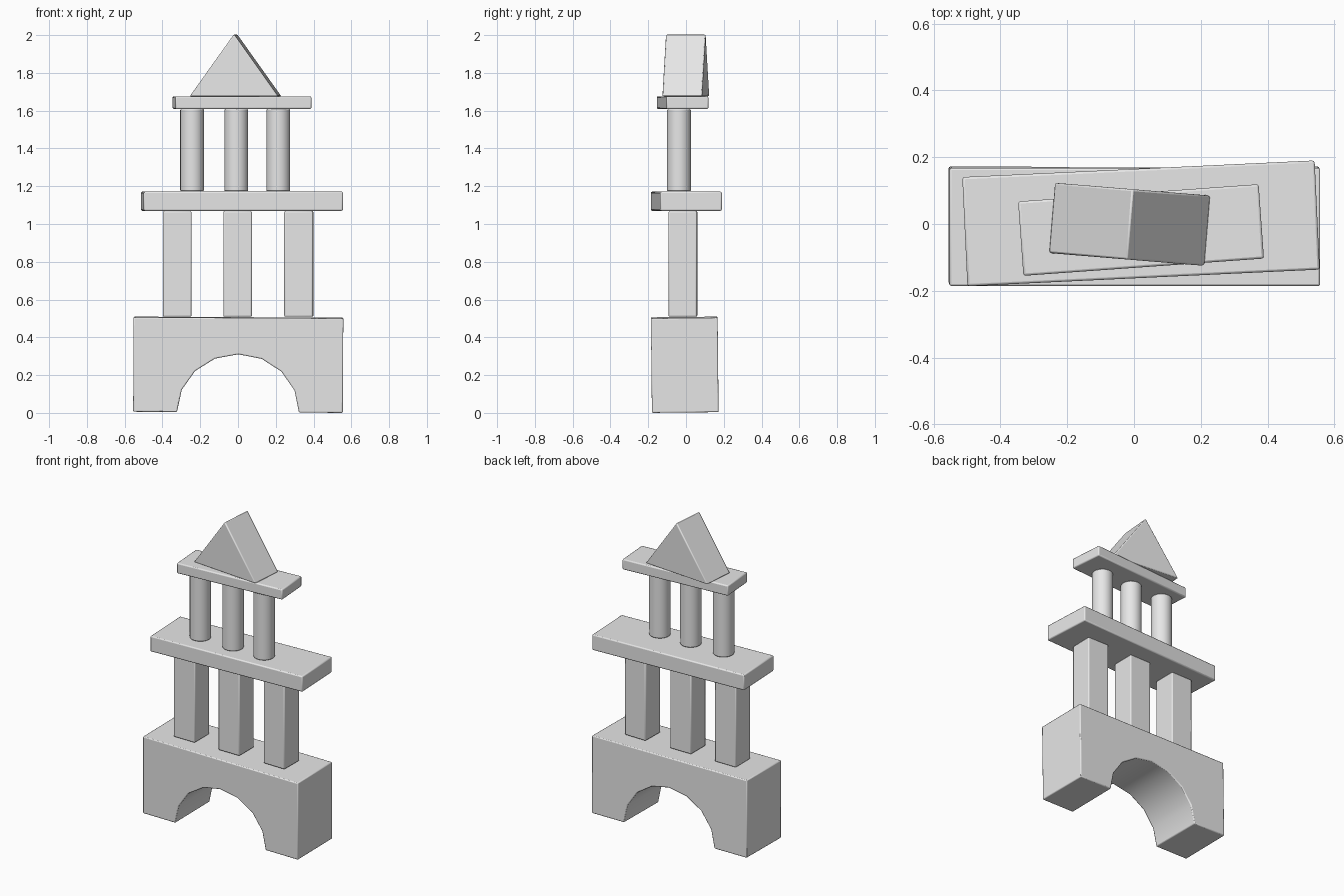
import bpy
import math
from math import radians, cos, sin, pi

cube = bpy.data.objects.get("Cube")
if cube:
    bpy.data.objects.remove(cube, do_unlink=True)

# Single plain grey
grey = bpy.data.materials.new("plain_grey")
grey.use_nodes = True
grey.diffuse_color = (0.8, 0.8, 0.8, 1)
grey.node_tree.nodes["Principled BSDF"].inputs["Base Color"].default_value = (0.8, 0.8, 0.8, 1)


def finish(obj, name, bevel):
    """Name, colour, soften the edges and shade."""
    obj.name = obj.data.name = name
    obj.data.materials.append(grey)
    mod = obj.modifiers.new("soft_edges", "BEVEL")
    mod.width = bevel
    mod.segments = 2
    mod.limit_method = "ANGLE"
    mod.angle_limit = radians(35)
    bpy.ops.object.select_all(action="DESELECT")
    obj.select_set(True)
    bpy.context.view_layer.objects.active = obj
    bpy.ops.object.shade_smooth_by_angle(angle=radians(50))
    return obj


def box(name, x, y, bottom, size, turn=0):
    """Block resting at the given height, turned about z."""
    location = (x, y, bottom + size[2] / 2)
    bpy.ops.mesh.primitive_cube_add(size=1, location=location, rotation=(0, 0, radians(turn)))
    obj = bpy.context.object
    obj.scale = size
    bpy.ops.object.transform_apply(location=False, rotation=False, scale=True)
    return finish(obj, name, 0.007)


def extrude_profile(name, profile, depth, location, rotation):
    """Solid from an x-z outline, extruded along y."""
    n = len(profile)
    verts = [(x, y, z) for y in (-depth / 2, depth / 2) for x, z in profile]
    faces = [tuple(range(n)), tuple(range(2 * n - 1, n - 1, -1))]
    faces += [((i + 1) % n, i, n + i, n + (i + 1) % n) for i in range(n)]
    mesh = bpy.data.meshes.new(name)
    mesh.from_pydata(verts, [], faces)
    obj = bpy.data.objects.new(name, mesh)
    bpy.context.collection.objects.link(obj)
    obj.location = location
    obj.rotation_euler = [radians(a) for a in rotation]
    return finish(obj, name, 0.006)


# Arched base block, tilted very slightly
arch = [(0.323 * cos(a), 0.307 * sin(a)) for a in (pi * i / 8 for i in range(9))]
outline = [(-0.555, 0), (-0.555, 0.5), (0.555, 0.5), (0.555, 0)] + arch
outline.reverse()
extrude_profile("arch_base", outline, 0.353, (0, -0.004, 0.005), (0.6, 0.3, 0))

# Square pillars carrying the wide plank
for side, x, turn in (("right", -0.322, 0), ("middle", -0.002, 0), ("left", 0.322, -1)):
    box(side + "_square_pillar", x, -0.016, 0.509, (0.152, 0.15, 0.559), turn)
box("wide_plank", 0.021, 0.002, 1.07, (1.056, 0.327, 0.101), 2.7)

# Round pillars carrying the narrow plank
for side, x in (("right", -0.243), ("middle", -0.009), ("left", 0.213)):
    bpy.ops.mesh.primitive_cylinder_add(vertices=24, radius=0.063, depth=0.435,
                                        location=(x, -0.037, 1.391))
    finish(bpy.context.object, side + "_round_pillar", 0.006)
box("narrow_plank", 0.021, -0.018, 1.609, (0.722, 0.223, 0.067), 4.1)

# Triangular roof block
extrude_profile("roof_wedge", [(-0.235, 0), (0.235, 0), (0, 0.329)], 0.211,
                (-0.013, -0.001, 1.676), (0, 0, -4.7))
